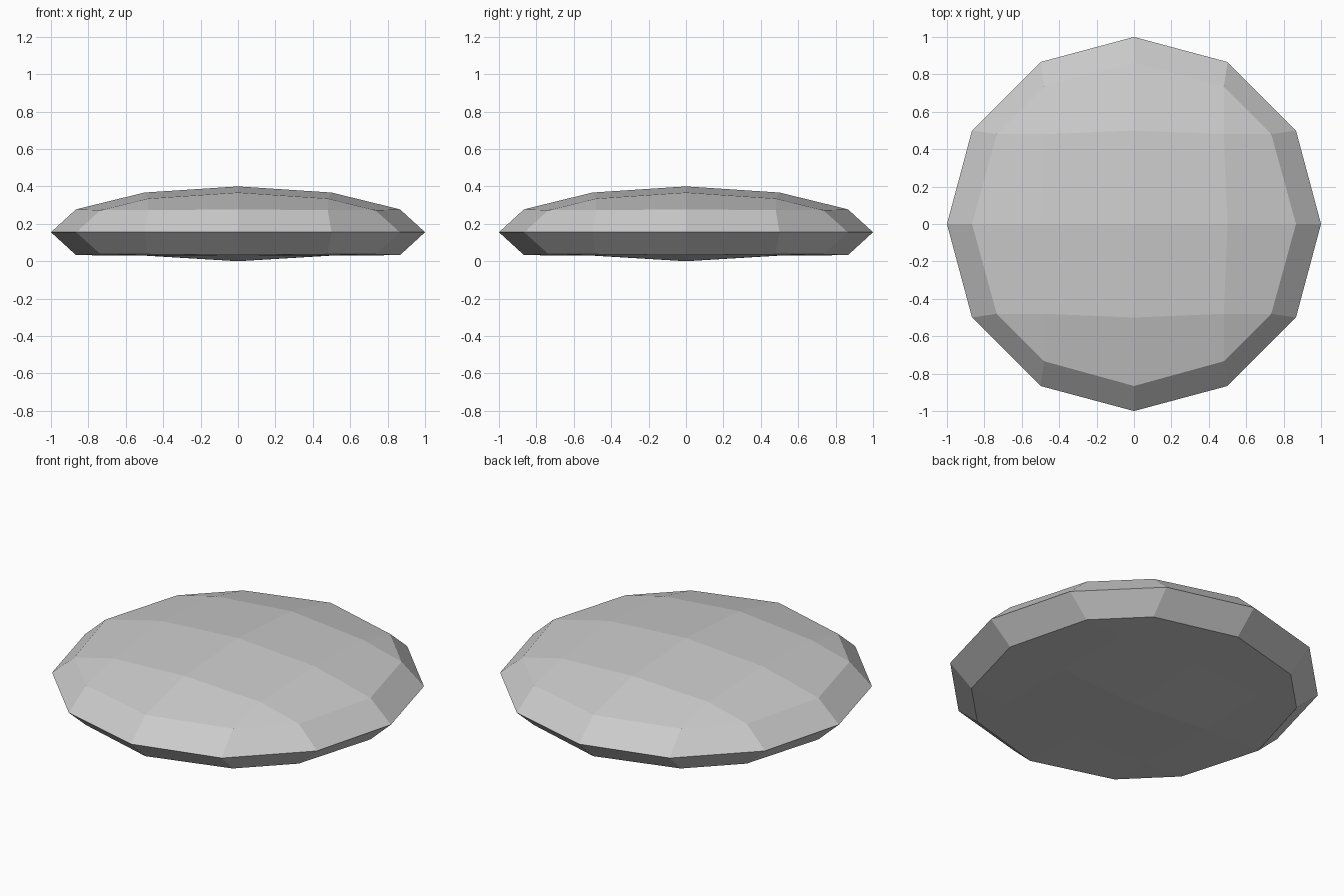
import bpy, bmesh
from itertools import product

if "Cube" in bpy.data.objects:
    bpy.data.objects.remove(bpy.data.objects["Cube"])

HALF_H, MID_Z, FLAT_Z = 0.245, 0.155, 0.03
E = 0.866          # 12-sided great circles
P, Q = 0.734, 0.48 # inner points of each octant

# faces of one octant of a faceted ball, repeated around its three axes
base = [
    [(1, 0, 0), (E, .5, 0), (P, Q, Q), (E, 0, .5)],
    [(E, .5, 0), (.5, E, 0), (Q, P, Q), (P, Q, Q)],
]
octant = [[p[k:] + p[:k] for p in f] for f in base for k in range(3)]
octant.append([(P, Q, Q), (Q, P, Q), (Q, Q, P)])


def squash(x, y, z):
    """Flatten the ball into a pebble with a nearly flat underside."""
    h = MID_Z + HALF_H * z
    if z < -0.95:
        h = 0.0
    elif z < -0.6:
        h = FLAT_Z
    return (x, y, h)


# mirror the octant eight ways and weld
bm = bmesh.new()
for sx, sy, sz in product((1, -1), repeat=3):
    for f in octant:
        bm.faces.new([bm.verts.new(squash(sx * x, sy * y, sz * z)) for x, y, z in f])
bmesh.ops.remove_doubles(bm, verts=bm.verts, dist=0.001)
bmesh.ops.recalc_face_normals(bm, faces=bm.faces)

mesh = bpy.data.meshes.new("pebble")
bm.to_mesh(mesh)
bm.free()
pebble = bpy.data.objects.new("pebble", mesh)
bpy.context.collection.objects.link(pebble)
